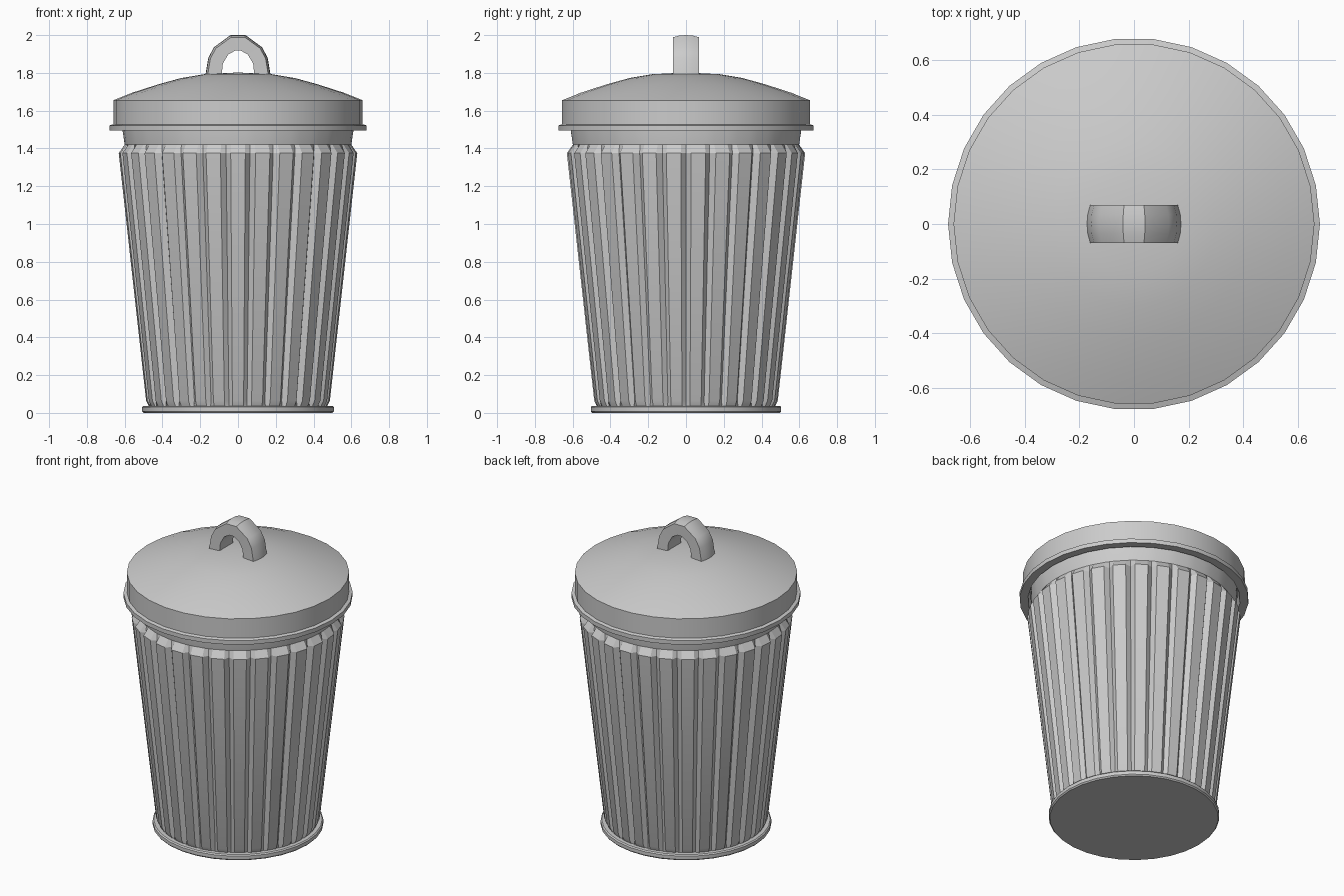
import bpy, bmesh, math

if "Cube" in bpy.data.objects:
    bpy.data.objects.remove(bpy.data.objects["Cube"])

N = 30  # sides around the can


def finish(name, bm, angle=30):
    bmesh.ops.recalc_face_normals(bm, faces=bm.faces)
    me = bpy.data.meshes.new(name)
    bm.to_mesh(me)
    bm.free()
    ob = bpy.data.objects.new(name, me)
    bpy.context.collection.objects.link(ob)
    bpy.ops.object.select_all(action='DESELECT')
    ob.select_set(True)
    bpy.context.view_layer.objects.active = ob
    bpy.ops.object.shade_smooth_by_angle(angle=math.radians(angle))
    return ob


def loft(bm, rings, closed=True):
    """Bridge consecutive rings of points with quads."""
    rows = [[bm.verts.new(p) for p in ring] for ring in rings]
    n = len(rows[0])
    for a, b in zip(rows, rows[1:]):
        for i in range(n):
            j = (i + 1) % n
            bm.faces.new((a[i], a[j], b[j], b[i]))
    return rows


def circle(r, z):
    return [(r * math.cos(math.tau * i / N), r * math.sin(math.tau * i / N), z)
            for i in range(N)]


def fluted(r_panel, r_groove, z):
    """Ring of raised panels separated by narrow V grooves."""
    pts = []
    for i in range(N):
        for off, r in ((0, r_groove), (2.5, r_panel), (9.5, r_panel)):
            a = math.radians(12 * i + off)
            pts.append((r * math.cos(a), r * math.sin(a), z))
    return pts


# Fluted body with plain neck
bm = bmesh.new()
loft(bm, [fluted(0.47, 0.47, 0.03), fluted(0.487, 0.462, 0.065),
          fluted(0.632, 0.603, 1.375), fluted(0.60, 0.60, 1.42),
          fluted(0.612, 0.612, 1.5), fluted(0.612, 0.612, 1.55)])
finish("body", bm)

# Base ring with closed floor
bm = bmesh.new()
rows = loft(bm, [circle(r, z) for r, z in
                 ((0.5, 0), (0.507, 0.008), (0.507, 0.03), (0.5, 0.037), (0.465, 0.037))])
bm.faces.new(rows[0])
bm.faces.new(rows[-1])
finish("base", bm)

# Domed lid with skirt and flange
bm = bmesh.new()
rows = loft(bm, [circle(r, z) for r, z in
                 ((0.62, 1.55), (0.63, 1.495), (0.68, 1.495), (0.68, 1.522), (0.66, 1.528),
                  (0.66, 1.655), (0.56, 1.695), (0.42, 1.74), (0.30, 1.773), (0.18, 1.793))])
top = bm.verts.new((0, 0, 1.802))
for i in range(N):
    bm.faces.new((rows[-1][i], rows[-1][(i + 1) % N], top))
bm.faces.new(rows[0])
finish("lid", bm)

# Arched handle: flat inside, slightly crowned outside
outer = [(0.175, 1.775), (0.157, 1.88), (0.128, 1.935), (0.04, 2.0)]
inner = [(0.088, 1.775), (0.08, 1.85), (0.052, 1.897), (0.015, 1.918)]
outer += [(-x, z) for x, z in reversed(outer)]
inner += [(-x, z) for x, z in reversed(inner)]
rings = []
for (ox, oz), (ix, iz) in zip(outer, inner):
    ring = [(ix, -0.068, iz), (ix, 0.068, iz)]
    for y, t in ((0.07, 0.86), (0.035, 0.97), (0, 1), (-0.035, 0.97), (-0.07, 0.86)):
        ring.append((ix + (ox - ix) * t, y, iz + (oz - iz) * t))
    rings.append(ring)
bm = bmesh.new()
rows = loft(bm, rings)
bm.faces.new(rows[0])
bm.faces.new(rows[-1])
finish("handle", bm, 35)
